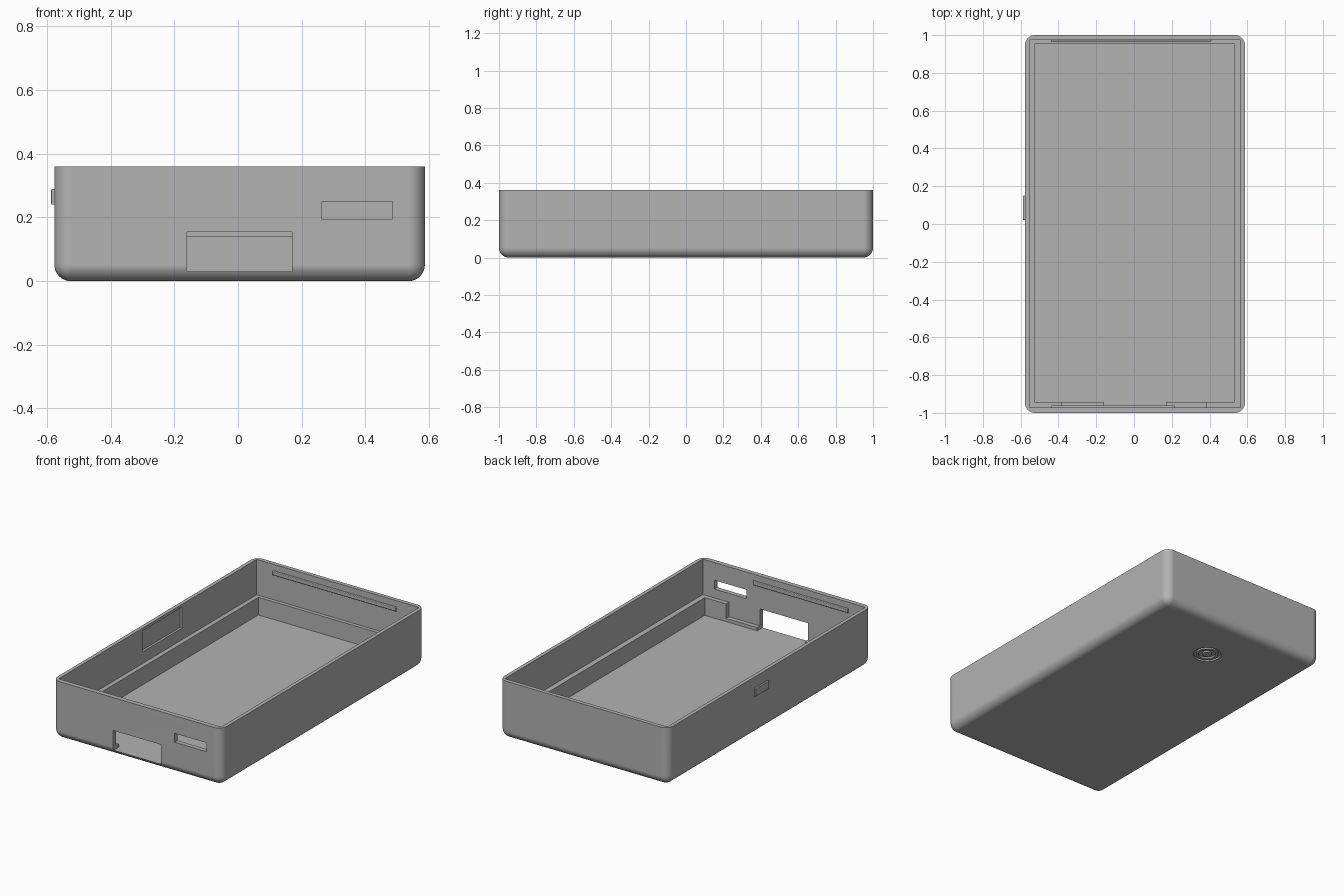
import bpy, bmesh
from mathutils import Vector

cube = bpy.data.objects.get("Cube")
if cube:
    bpy.data.objects.remove(cube, do_unlink=True)

grey = bpy.data.materials.new("plain grey")
grey.use_nodes = True
COLOUR = (0.45, 0.45, 0.45, 1)
grey.diffuse_color = COLOUR
grey.node_tree.nodes["Principled BSDF"].inputs["Base Color"].default_value = COLOUR


def add_object(name, bm):
    mesh = bpy.data.meshes.new(name)
    bm.to_mesh(mesh)
    bm.free()
    mesh.materials.append(grey)
    obj = bpy.data.objects.new(name, mesh)
    bpy.context.collection.objects.link(obj)
    return obj


def box(name, x, y, z, radius=0, segments=1, pick=lambda e: True):
    """Box from (min, max) ranges, with the picked edges rounded."""
    bm = bmesh.new()
    bmesh.ops.create_cube(bm, size=1)
    for v in bm.verts:
        v.co = Vector([r[0] if c < 0 else r[1] for c, r in zip(v.co, (x, y, z))])
    if radius:
        bmesh.ops.bevel(bm, geom=[e for e in bm.edges if pick(e)], offset=radius,
                        segments=segments, profile=0.5, affect='EDGES')
    return add_object(name, bm)


def disc(name, radius, centre, depth):
    bm = bmesh.new()
    bmesh.ops.create_cone(bm, cap_ends=True, segments=40, radius1=radius,
                          radius2=radius, depth=depth)
    bmesh.ops.translate(bm, verts=bm.verts, vec=centre)
    return add_object(name, bm)


def activate(obj):
    bpy.ops.object.select_all(action='DESELECT')
    obj.select_set(True)
    bpy.context.view_layer.objects.active = obj


def carve(obj, cutter):
    mod = obj.modifiers.new("cut", 'BOOLEAN')
    mod.operation = 'DIFFERENCE'
    mod.solver = 'EXACT'
    mod.object = cutter
    activate(obj)
    bpy.ops.object.modifier_apply(modifier=mod.name)
    bpy.data.objects.remove(cutter, do_unlink=True)


# Main dimensions
HEIGHT, FLOOR, LEDGE = 0.36, 0.03, 0.14
LEFT, RIGHT = -0.577, 0.587
WALL = 0.023

# Tray with rounded corners and underside, square rim
shell = box("tray_shell", (LEFT, RIGHT), (-1, 1), (0, HEIGHT), 0.052, 8,
            lambda e: min(v.co.z for v in e.verts) < 0.01)

# Wide upper cavity and narrower lower cavity leave a ledge
carve(shell, box("upper_cavity", (LEFT + WALL, RIGHT - WALL), (-0.971, 0.975), (LEDGE, 0.5)))
carve(shell, box("lower_cavity", (-0.526, 0.531), (-0.943, 0.952), (FLOOR, 0.5)))

# Front wall: lowered ledge, large port and small slot
carve(shell, box("ledge_notch", (-0.385, 0.385), (-0.971, -0.9), (0.05, 0.2)))
carve(shell, box("large_port", (-0.16, 0.17), (-1.1, -0.9), (FLOOR, 0.155)))
carve(shell, box("small_slot", (0.263, 0.485), (-1.1, -0.9), (0.195, 0.25)))

# Shallow pocket inside the wall behind the button
carve(shell, box("button_pocket", (LEFT + 0.009, -0.5), (-0.15, 0.24), (0.213, 0.343)))

# Concentric grooves under the floor
SPOT = (0.005, 0.67, 0)
for outer, inner in ((0.081, 0.066), (0.05, 0.026)):
    groove = disc("groove", outer, SPOT, 0.02)
    carve(groove, disc("groove_core", inner, SPOT, 0.1))
    carve(shell, groove)

# Side button
button = box("side_button", (-0.587, LEFT + 0.004), (0.02, 0.152), (0.24, 0.29), 0.005, 3,
             lambda e: max(v.co.x for v in e.verts) < LEFT)

# Snap ridges inside the end walls
ridges = [box("back_snap_ridge", (-0.44, 0.41), (0.965, 0.98), (0.295, 0.321), 0.006, 3,
              lambda e: max(v.co.y for v in e.verts) < 0.97),
          box("front_snap_ridge", (-0.44, 0.216), (-0.98, -0.961), (0.295, 0.321), 0.006, 3,
              lambda e: min(v.co.y for v in e.verts) > -0.97)]

# Smooth fillets, flat walls
for obj in [shell, button] + ridges:
    activate(obj)
    bpy.ops.object.shade_smooth_by_angle(angle=0.5)
    mod = obj.modifiers.new("flat_walls", 'WEIGHTED_NORMAL')
    mod.keep_sharp = True
